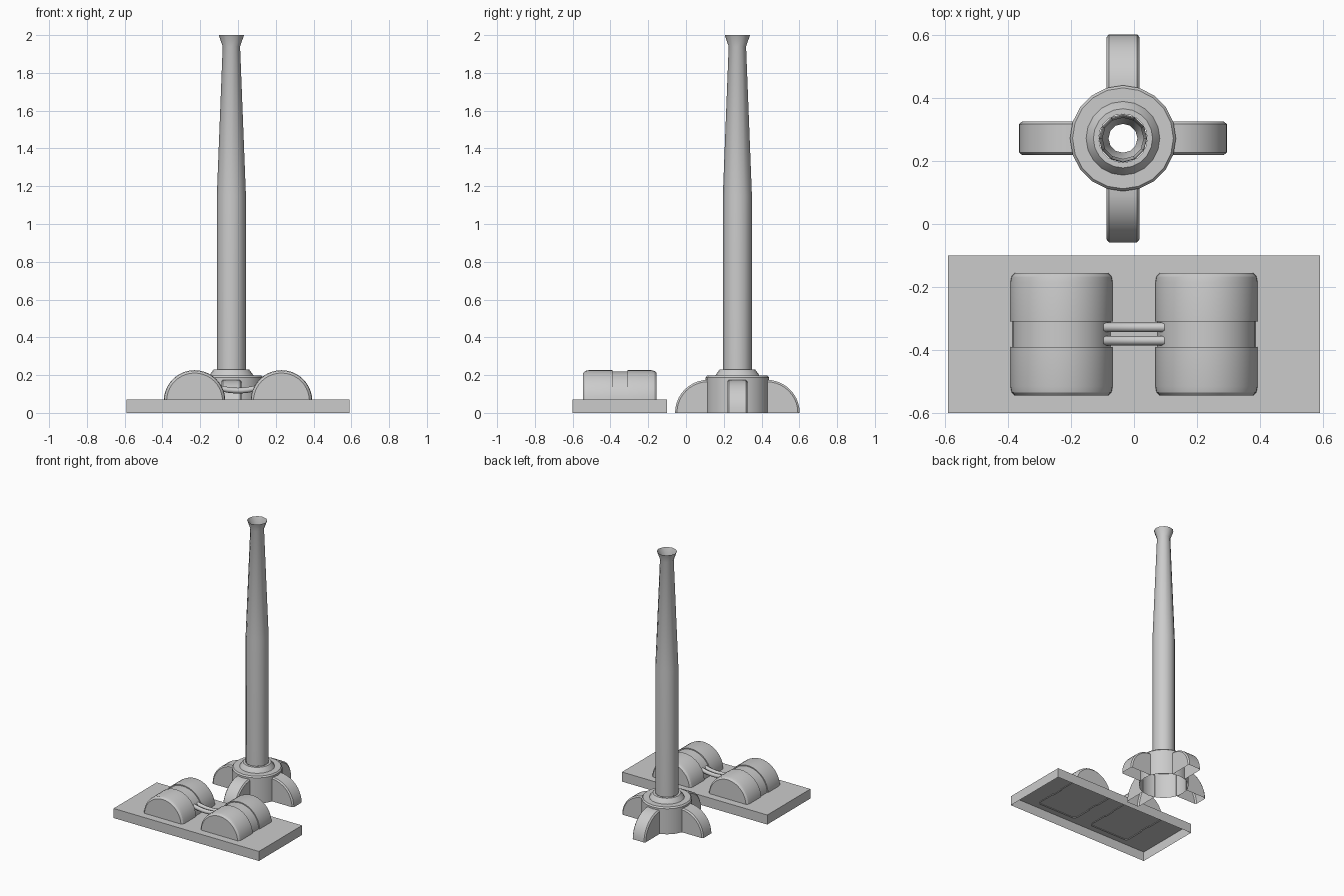
import bpy, bmesh
from math import cos, sin, pi, radians
from mathutils import Matrix

if "Cube" in bpy.data.objects:
    bpy.data.objects.remove(bpy.data.objects["Cube"])

CX, CY = -0.035, 0.272      # chimney axis


def finish(bm, name, smooth=True):
    bmesh.ops.recalc_face_normals(bm, faces=bm.faces)
    me = bpy.data.meshes.new(name)
    bm.to_mesh(me)
    bm.free()
    ob = bpy.data.objects.new(name, me)
    bpy.context.collection.objects.link(ob)
    if smooth:
        bpy.ops.object.select_all(action='DESELECT')
        ob.select_set(True)
        bpy.context.view_layer.objects.active = ob
        bpy.ops.object.shade_smooth_by_angle(angle=radians(32))
    return ob


def skin(bm, rings, closed):
    for a, b in zip(rings, rings[1:]):
        n = len(a)
        for i in range(n if closed else n - 1):
            j = (i + 1) % n
            bm.faces.new((a[i], a[j], b[j], b[i]))


def lathe(name, profile, sides):
    """Open shell of revolution about the chimney axis."""
    bm = bmesh.new()
    rings = [[bm.verts.new((CX + r * cos(2 * pi * i / sides),
                            CY + r * sin(2 * pi * i / sides), z))
              for i in range(sides)] for r, z in profile]
    skin(bm, rings, True)
    return finish(bm, name)


def arc_block(name, sections, angle, steps, matrix):
    """Rounded block: arcs of given radius stacked along y, open underneath."""
    bm = bmesh.new()
    rings = [[bm.verts.new((r * cos(angle * i / steps), y,
                            r * sin(angle * i / steps)))
              for i in range(steps + 1)] for y, r in sections]
    skin(bm, rings, False)
    for ring, (y, r) in ((rings[0], sections[0]), (rings[-1], sections[-1])):
        if angle < pi - 0.01:
            bm.faces.new(ring + [bm.verts.new((0, y, 0))])
        else:
            bm.faces.new(ring)
    bm.transform(matrix)
    return finish(bm, name)


# Plinth, open underneath
bm = bmesh.new()
bmesh.ops.create_cube(bm, size=1, matrix=Matrix.Translation((0, -0.35, 0.035))
                      @ Matrix.Diagonal((1.18, 0.5, 0.07, 1)))
bm.faces.ensure_lookup_table()
low = min(bm.faces, key=lambda f: f.calc_center_median().z)
bmesh.ops.delete(bm, geom=[low], context='FACES_ONLY')
finish(bm, "plinth", False)

# Two tanks with a recessed middle band and bevelled ends
half = [(0.04, 0.156), (0.04, 0.163), (0.165, 0.163),
        (0.184, 0.159), (0.195, 0.148)]
tank = [(-y, r) for y, r in reversed(half)] + half
for side, x in (("left", -0.23), ("right", 0.23)):
    arc_block(side + "_tank", tank, pi, 20,
              Matrix.Translation((x, -0.35, 0.063)))

# Two sagging pipes linking the tanks
for n, y in enumerate((-0.328, -0.37)):
    cu = bpy.data.curves.new("link_pipe", 'CURVE')
    cu.dimensions = '3D'
    cu.bevel_depth = 0.015
    cu.bevel_resolution = 2
    cu.use_fill_caps = True
    sp = cu.splines.new('POLY')
    sp.points.add(8)
    for i, p in enumerate(sp.points):
        t = i / 4 - 1
        p.co = (0.1 * t, y, 0.118 + 0.014 * t * t, 1)
    ob = bpy.data.objects.new("link_pipe_%d" % (n + 1), cu)
    bpy.context.collection.objects.link(ob)
    bpy.ops.object.select_all(action='DESELECT')
    ob.select_set(True)
    bpy.context.view_layer.objects.active = ob
    bpy.ops.object.convert(target='MESH')
    bpy.ops.object.shade_smooth_by_angle(angle=radians(50))

# Chimney base drum and collar
lathe("chimney_base", [(0.168, 0), (0.168, 0.187), (0.160, 0.197),
                       (0.117, 0.197)], 20)
lathe("chimney_collar", [(0.117, 0.197), (0.112, 0.206), (0.094, 0.230),
                         (0.077, 0.230)], 20)

# Hollow shaft with tapered top and flared mouth
lathe("chimney_shaft", [(0.077, 0.230), (0.077, 1.15), (0.046, 1.94),
                        (0.067, 2.0)], 12)

# Four buttress legs
leg = [(-0.053, 0.165), (-0.045, 0.175), (0.045, 0.175), (0.053, 0.165)]
for k in range(4):
    arc_block("buttress_%d" % (k + 1), leg, pi / 2, 10,
              Matrix.Translation((CX, CY, 0)) @ Matrix.Rotation(k * pi / 2, 4, 'Z')
              @ Matrix.Translation((0.155, 0, 0)))
